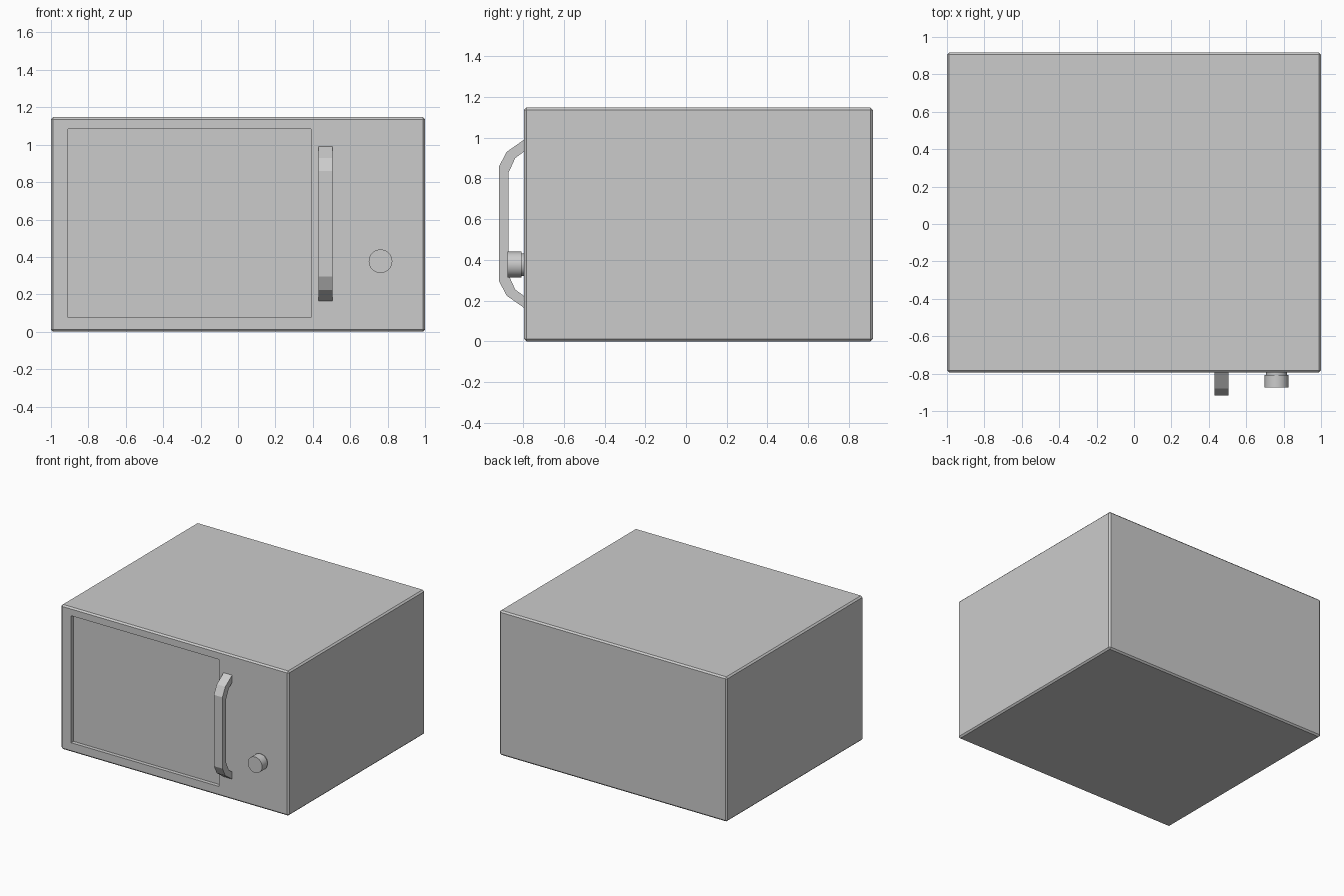
import bpy, bmesh, math

if "Cube" in bpy.data.objects:
    bpy.data.objects.remove(bpy.data.objects["Cube"])


def make_object(name, bm):
    bmesh.ops.recalc_face_normals(bm, faces=bm.faces)
    mesh = bpy.data.meshes.new(name)
    bm.to_mesh(mesh)
    bm.free()
    obj = bpy.data.objects.new(name, mesh)
    bpy.context.collection.objects.link(obj)
    return obj


def box(name, lo, hi, bevel=0.0):
    bm = bmesh.new()
    bmesh.ops.create_cube(bm, size=1)
    for v in bm.verts:
        v.co = [(a + b) / 2 + c * (b - a) for a, b, c in zip(lo, hi, v.co)]
    if bevel:
        bmesh.ops.bevel(bm, geom=bm.edges[:], offset=bevel, segments=1, affect='EDGES')
    return make_object(name, bm)


def revolve_y(name, x, z, profile, sides=32):
    # profile: (radius, y) points from back to front, capped at both ends
    bm = bmesh.new()
    rings = []
    for r, y in profile:
        rings.append([bm.verts.new((x + r * math.cos(2 * math.pi * i / sides), y,
                                    z + r * math.sin(2 * math.pi * i / sides)))
                      for i in range(sides)])
    for a, b in zip(rings, rings[1:]):
        for i in range(sides):
            j = (i + 1) % sides
            bm.faces.new((a[i], a[j], b[j], b[i]))
    bm.faces.new(rings[0])
    bm.faces.new(rings[-1])
    return make_object(name, bm)


# Oven casing with slim chamfered edges
casing = box("casing", (-1, -0.795, 0), (1, 0.917, 1.148), 0.012)

# Shallow recess for the door window
cutter = box("window_cutter", (-0.91, -0.9, 0.075), (0.39, -0.765, 1.083))
cut = casing.modifiers.new("window_recess", 'BOOLEAN')
cut.operation = 'DIFFERENCE'
cut.solver = 'EXACT'
cut.object = cutter
cutter.hide_render = True
cutter.hide_viewport = True
cutter.display_type = 'WIRE'

# Bracket-shaped door handle: upper half of outline, mirrored about its middle
mid = 0.577
outer = [(-0.79, 0.993), (-0.88, 0.93), (-0.917, 0.86)]
inner = [(-0.87, 0.83), (-0.838, 0.90), (-0.79, 0.935)]
flip = lambda pts: [(y, 2 * mid - z) for y, z in reversed(pts)]
outer_path = outer + flip(outer)
inner_path = inner[::-1] + flip(inner[::-1])
bm = bmesh.new()
sections = [[bm.verts.new((x, y, z)) for x, (y, z) in
             ((0.43, o), (0.505, o), (0.505, i), (0.43, i))]
            for o, i in zip(outer_path, inner_path)]
for a, b in zip(sections, sections[1:]):
    for i in range(4):
        j = (i + 1) % 4
        bm.faces.new((a[i], a[j], b[j], b[i]))
bm.faces.new(sections[0])
bm.faces.new(sections[-1])
make_object("door_handle", bm)

# Control knob with narrower stem
knob = revolve_y("control_knob", 0.762, 0.377,
                 [(0.055, -0.79), (0.055, -0.808), (0.063, -0.808), (0.063, -0.875)])
bpy.ops.object.select_all(action='DESELECT')
knob.select_set(True)
bpy.context.view_layer.objects.active = knob
bpy.ops.object.shade_smooth_by_angle(angle=math.radians(30))
